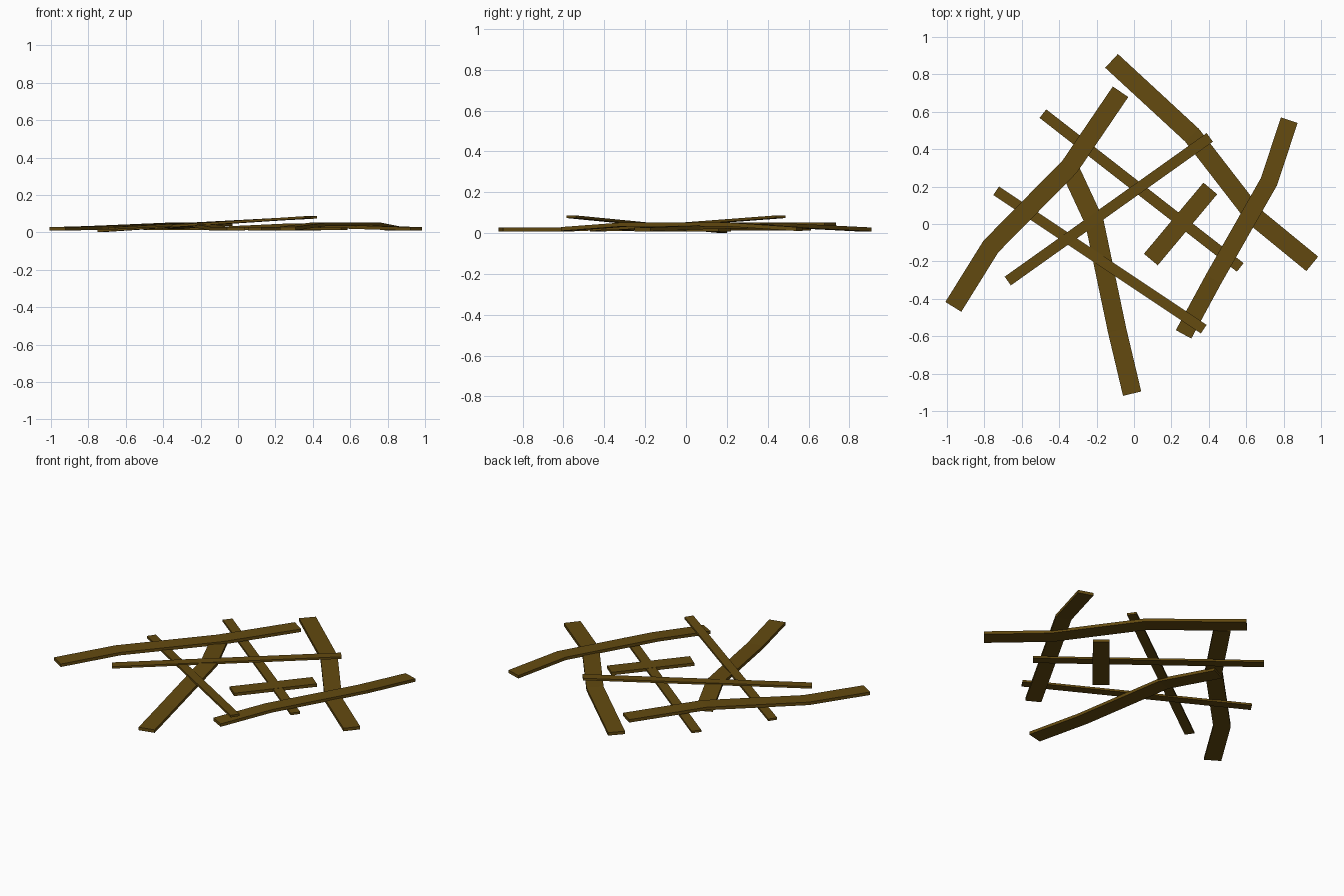
import bpy, bmesh
from mathutils import Vector

if "Cube" in bpy.data.objects:
    bpy.data.objects.remove(bpy.data.objects["Cube"])

wood = bpy.data.materials.new("dark brown wood")
wood.diffuse_color = (0.125, 0.068, 0.005, 1)
wood.use_nodes = True
wood.node_tree.nodes["Principled BSDF"].inputs["Base Color"].default_value = wood.diffuse_color


def plank(name, path, width, thick):
    """Sweep a flat rectangular section along a bent path with mitred joints."""
    pts = [Vector(p) for p in path]
    dirs = [(b - a).to_2d().normalized() for a, b in zip(pts, pts[1:])]
    bm = bmesh.new()
    rings = []
    for i, p in enumerate(pts):
        d0, d1 = dirs[max(i - 1, 0)], dirs[min(i, len(dirs) - 1)]
        d = (d0 + d1).normalized()
        side = Vector((-d.y, d.x, 0)) * (width / 2 / d.dot(d1))
        up = Vector((0, 0, thick / 2))
        rings.append([bm.verts.new(p + v) for v in
                      (side + up, side - up, -side - up, -side + up)])
    for a, b in zip(rings, rings[1:]):
        for k in range(4):
            n = (k + 1) % 4
            bm.faces.new((a[k], a[n], b[n], b[k]))
    bm.faces.new(rings[0])
    bm.faces.new(rings[-1][::-1])
    bmesh.ops.recalc_face_normals(bm, faces=bm.faces)
    mesh = bpy.data.meshes.new(name)
    bm.to_mesh(mesh)
    bm.free()
    mesh.materials.append(wood)
    bpy.context.collection.objects.link(bpy.data.objects.new(name, mesh))


# Wide bent planks
plank("left_bent_plank", [(-.966, -.443, .018), (-.765, -.12, .024),
                          (-.343, .308, .042), (-.072, .707, .042)], .1, .019)
plank("centre_bent_plank", [(-.36, .33, .026), (-.212, .012, .04),
                            (-.09, -.57, .018), (-.01, -.907, .018)], .1, .019)
plank("back_bent_plank", [(-.12, .872, .018), (.31, .475, .038),
                          (.65, .035, .028), (.953, -.213, .018)], .1, .019)
plank("right_bent_plank", [(.83, .555, .02), (.722, .227, .042),
                           (.425, -.295, .042), (.265, -.59, .02)], .094, .019)

# Short wide plank lying flat
plank("short_plank", [(.09, -.19, .018), (.408, .19, .018)], .096, .019)

# Narrow straight planks, stacked over each other
plank("narrow_plank_low", [(-.487, .59, .02), (.568, -.232, .02)], .058, .013)
plank("narrow_plank_middle", [(-.737, .178, .0075), (.373, -.562, .08)], .055, .013)
plank("narrow_plank_top", [(-.675, -.305, .022), (.405, .463, .08)], .057, .013)
